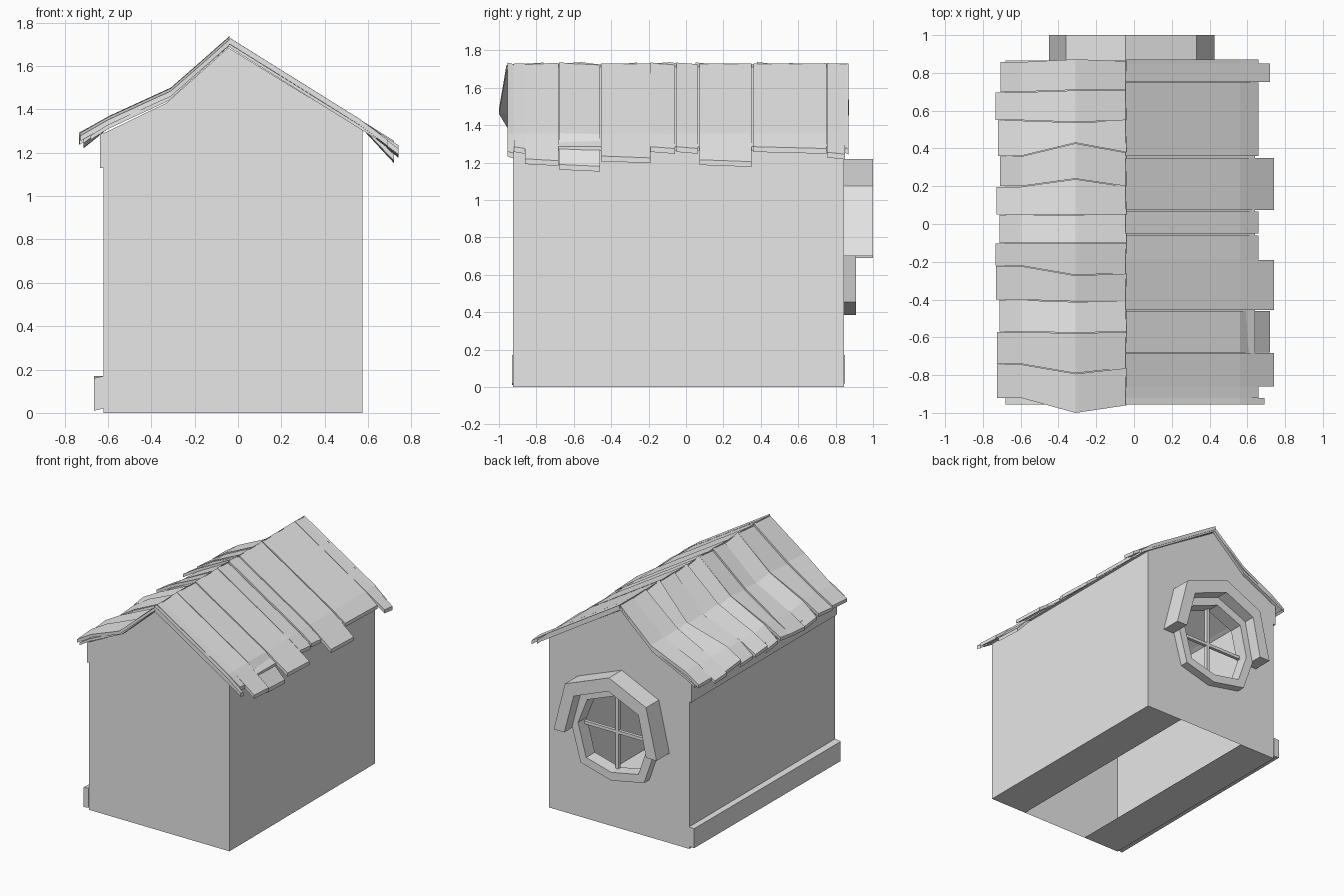
import bpy, bmesh, random

random.seed(4)
cube = bpy.data.objects.get("Cube")
if cube:
    bpy.data.objects.remove(cube, do_unlink=True)

grey = bpy.data.materials.new("plain_grey")
grey.use_nodes = True
grey.diffuse_color = (0.8, 0.8, 0.8, 1)
grey.node_tree.nodes["Principled BSDF"].inputs["Base Color"].default_value = (0.8, 0.8, 0.8, 1)


def finish(name, bm):
    bmesh.ops.recalc_face_normals(bm, faces=bm.faces)
    mesh = bpy.data.meshes.new(name)
    bm.to_mesh(mesh)
    bm.free()
    mesh.materials.append(grey)
    obj = bpy.data.objects.new(name, mesh)
    bpy.context.collection.objects.link(obj)
    return obj


def loft(name, sections, closed=False):
    """Skin a row of four-cornered sections into a solid."""
    bm = bmesh.new()
    rings = [[bm.verts.new(p) for p in section] for section in sections]
    pairs = list(zip(rings, rings[1:]))
    if closed:
        pairs.append((rings[-1], rings[0]))
    else:
        bm.faces.new(rings[0])
        bm.faces.new(rings[-1])
    for a, b in pairs:
        for i in range(4):
            j = (i + 1) % 4
            bm.faces.new((a[i], a[j], b[j], b[i]))
    return finish(name, bm)


def plank(name, stations, thickness):
    """Stations run down the slope as (x, y_front, y_back, z_front, z_back)."""
    return loft(name, [[(x, ya, za), (x, yb, zb), (x, yb, zb - thickness), (x, ya, za - thickness)]
                       for x, ya, yb, za, zb in stations])


def box(name, x0, x1, y0, y1, z0, z1):
    return plank(name, [(x, y0, y1, z1, z1) for x in (x0, x1)], z1 - z0)


def frame(name, outer, inner, y0, y1, closed):
    """Angular band following two outlines, pushed out from the back wall."""
    return loft(name, [[(ox, y0, oz), (ox, y1, oz), (ix, y1, iz), (ix, y0, iz)]
                       for (ox, oz), (ix, iz) in zip(outer, inner)], closed)


# Outlines shared by the window parts
WINDOW_X, WINDOW_Z = -0.01, 0.735
ring_outer = [(0.345, 0.76), (0.26, 0.455), (0.0, 0.385), (-0.28, 0.44),
              (-0.37, 0.7), (-0.3, 1.0), (-0.035, 1.11), (0.25, 1.0)]


def shrink(points, factor):
    return [(WINDOW_X + (x - WINDOW_X) * factor, WINDOW_Z + (z - WINDOW_Z) * factor)
            for x, z in points]


opening = shrink(ring_outer, 0.82)

# House shell: thin walls, gable ends, open strip along the floor
FRONT, BACK, LEFT, RIGHT = -0.925, 0.845, 0.575, -0.62
gable = [(RIGHT, 0), (LEFT, 0), (LEFT, 1.305), (-0.045, 1.685), (-0.33, 1.43), (RIGHT, 1.29)]
bm = bmesh.new()
front = [bm.verts.new((x, FRONT, z)) for x, z in gable]
back = [bm.verts.new((x, BACK, z)) for x, z in gable]
hole = [bm.verts.new((x, BACK, z)) for x, z in opening]
bm.faces.new(front)
for i in (1, 5):
    j = (i + 1) % 6
    bm.faces.new((front[i], front[j], back[j], back[i]))
edges = [bm.edges.get((loop[i - 1], loop[i])) or bm.edges.new((loop[i - 1], loop[i]))
         for loop in (back, hole) for i in range(len(loop))]
bmesh.ops.triangle_fill(bm, edges=edges, use_beauty=True, normal=(0, 1, 0))
for x0, x1 in ((RIGHT, -0.305), (0.26, LEFT)):
    bm.faces.new([bm.verts.new(p) for p in
                  ((x0, FRONT, 0), (x1, FRONT, 0), (x1, BACK, 0), (x0, BACK, 0))])
finish("house_walls", bm)

# Window: ring, hood and crossed glazing bars
frame("window_ring", ring_outer, opening, BACK - 0.04, 0.91, True)
hood_outer = [(0.425, 0.7), (0.33, 1.075), (-0.045, 1.22), (-0.36, 1.075), (-0.45, 0.69)]
hood_inner = [(0.335, 0.7), (0.255, 1.0), (-0.04, 1.115), (-0.295, 1.0), (-0.36, 0.69)]
frame("window_hood", hood_outer, hood_inner, BACK, 1.0, False)
box("window_bar_upright", -0.012, 0.012, 0.815, 0.84, 0.43, 1.04)
box("window_bar_level", -0.305, 0.285, 0.815, 0.84, 0.72, 0.744)

# Boards on the right wall
plank("base_board", [(-0.665, -0.93, 0.85, 0.16, 0.17), (RIGHT, -0.93, 0.85, 0.17, 0.17)], 0.15)
box("eave_board", -0.637, RIGHT, -0.925, 0.845, 1.13, 1.29)

# Under-sheets of the roof
plank("roof_sheet_right", [(x, -0.955, 0.865, z, z) for x, z in
                           ((-0.045, 1.71), (-0.32, 1.46), (-0.6, 1.33), (-0.68, 1.28))], 0.02)
plank("roof_sheet_left", [(x, -0.95, 0.865, z, z) for x, z in
                          ((-0.045, 1.715), (0.64, 1.287))], 0.025)

# Curved planks on the right slope, cut lines from front to back
ridge_cuts = [-0.96, -0.76, -0.57, -0.41, -0.26, -0.1, 0.05, 0.2, 0.38, 0.55, 0.71, 0.865]
middle_cuts = [-1.0, -0.79, -0.575, -0.41, -0.27, -0.1, 0.05, 0.24, 0.43, 0.54, 0.71, 0.875]
eave_cuts = [-0.92, -0.74, -0.57, -0.4, -0.22, -0.1, 0.05, 0.2, 0.36, 0.55, 0.7, 0.86]
for i in range(len(ridge_cuts) - 1):
    tilt = random.uniform(-0.012, 0.012)
    droop = random.uniform(0, 0.04)
    tip = -0.72 + random.uniform(-0.02, 0.015)
    stations = []
    for x, z, cuts, sag in ((-0.04, 1.728, ridge_cuts, 0), (-0.31, 1.492, middle_cuts, 0.1),
                            (-0.6, 1.36, eave_cuts, 0.4), (tip, 1.29, eave_cuts, 1)):
        z -= droop * sag
        stations.append((x, cuts[i], cuts[i + 1] - 0.003, z + tilt, z - tilt))
    plank(f"roof_plank_right_{i + 1}", stations, 0.025)

# Straight planks on the left slope: y start, y end, tip x, tip underside z
left_planks = [(-0.955, -0.92, 0.69, 1.225), (-0.92, -0.86, 0.66, 1.25), (-0.86, -0.683, 0.74, 1.185),
               (-0.68, -0.46, 0.72, 1.155), (-0.455, -0.19, 0.74, 1.2), (-0.19, -0.06, 0.66, 1.25),
               (-0.05, 0.065, 0.66, 1.25), (0.073, 0.35, 0.74, 1.18), (0.36, 0.75, 0.66, 1.25),
               (0.753, 0.85, 0.72, 1.22), (0.85, 0.87, 0.66, 1.245)]
for i, (ya, yb, tip, under) in enumerate(left_planks):
    lift = random.uniform(-0.006, 0.006)
    bend = 1.73 - 0.62 * 0.605
    top = under + 0.03
    plank(f"roof_plank_left_{i + 1}",
          [(-0.045, ya, yb, 1.73 + lift, 1.73 - lift), (0.56, ya, yb, bend + lift / 2, bend - lift / 2),
           (tip, ya, yb, top + 0.005, top - 0.005)], 0.028)
